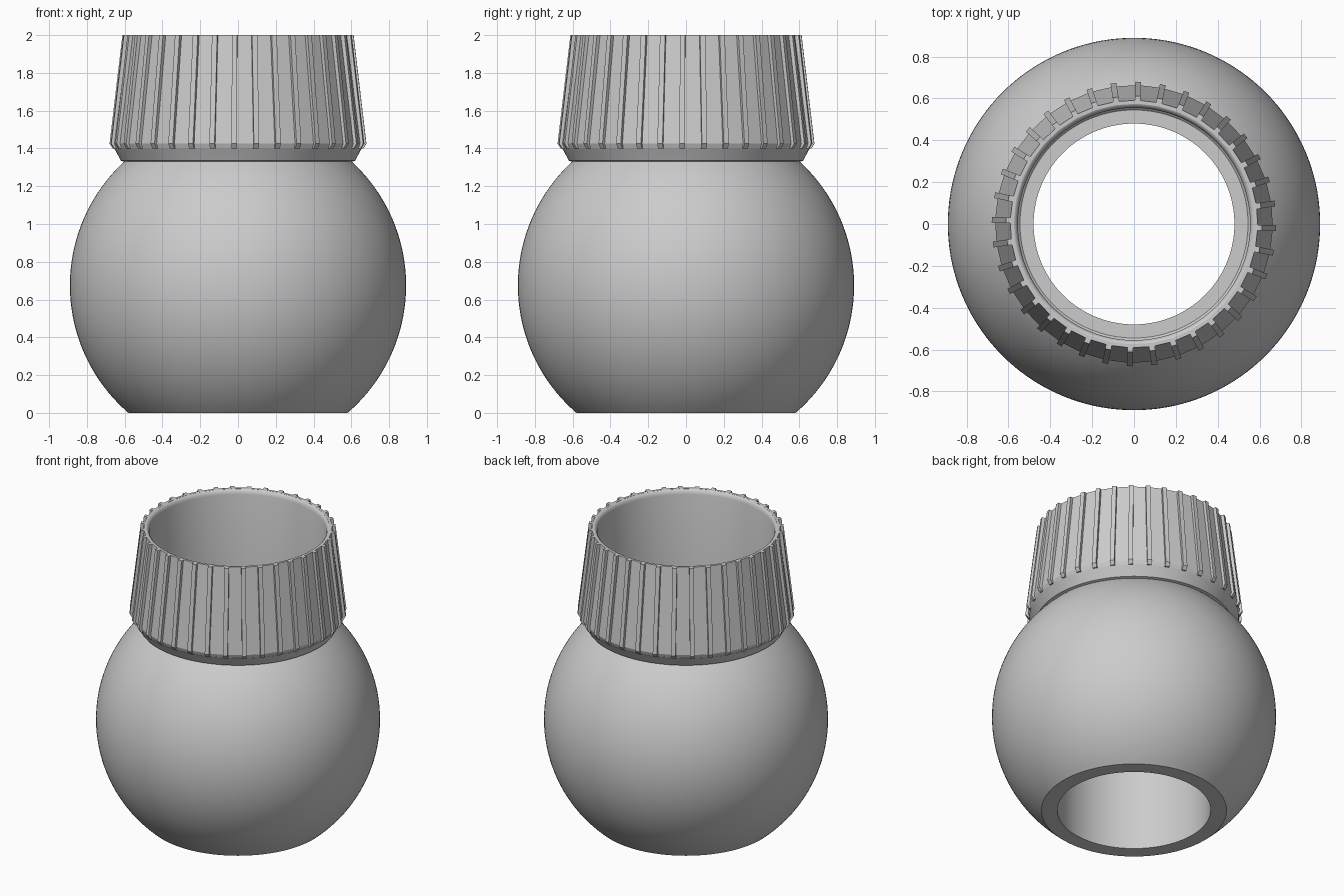
import bpy, bmesh, math
from mathutils import Matrix

cube = bpy.data.objects.get("Cube")
if cube:
    bpy.data.objects.remove(cube, do_unlink=True)

grey = bpy.data.materials.new("light grey")
grey.use_nodes = True
colour = (0.6, 0.6, 0.6, 1)
grey.diffuse_color = colour
grey.node_tree.nodes["Principled BSDF"].inputs["Base Color"].default_value = colour

RIBS = 36
RIB_OFFSET = math.radians(-1.7)


def add_object(name, bm):
    bmesh.ops.recalc_face_normals(bm, faces=bm.faces)
    mesh = bpy.data.meshes.new(name)
    bm.to_mesh(mesh)
    bm.free()
    mesh.materials.append(grey)
    obj = bpy.data.objects.new(name, mesh)
    bpy.context.collection.objects.link(obj)
    return obj


def smooth(obj, angle):
    bpy.ops.object.select_all(action='DESELECT')
    obj.select_set(True)
    bpy.context.view_layer.objects.active = obj
    bpy.ops.object.shade_smooth_by_angle(angle=math.radians(angle))


def lathe(name, profile, steps):
    """Turn a closed (radius, height) profile around the z axis."""
    bm = bmesh.new()
    verts = [bm.verts.new((r, 0, z)) for r, z in profile]
    edges = [bm.edges.new((a, b)) for a, b in zip(verts, verts[1:] + verts[:1])]
    bmesh.ops.spin(bm, geom=verts + edges, cent=(0, 0, 0), axis=(0, 0, 1),
                   angle=math.tau, steps=steps, use_duplicate=False)
    bmesh.ops.remove_doubles(bm, verts=bm.verts, dist=1e-5)
    return add_object(name, bm)


# Hollow ball with a stepped bore, running up into the neck
R, CENTRE, NECK = 0.89, 0.675, 1.33
low = math.asin(-CENTRE / R)
high = math.asin((NECK - CENTRE) / R)
arc = [low + (high - low) * i / 40 for i in range(41)]
ball = [(R * math.cos(a), CENTRE + R * math.sin(a)) for a in arc]
neck = [(0.62, 1.335), (0.625, 1.345), (0.655, 1.4)]
rim = [(0.575, 1.4), (0.575, 2), (0.568, 1.997), (0.56, 1.988), (0.555, 1.97)]
bore = [(0.555, 1.0), (0.545, 0.99), (0.48, 0.99), (0.48, 0)]
body = lathe("hollow_ball", ball + neck + rim + bore, 144)
smooth(body, 35)

# Faceted tapered collar around the neck
collar = lathe("collar", [(0.575, 1.4), (0.655, 1.4), (0.664, 1.425),
                          (0.592, 2), (0.575, 2)], RIBS)
collar.data.transform(Matrix.Rotation(RIB_OFFSET, 4, 'Z'))

# Grip ribs following the taper of the collar
bm = bmesh.new()
half = 0.014
section = [(0.58, 1.4), (0.664, 1.4), (0.68, 1.425), (0.612, 2), (0.58, 2)]
for i in range(RIBS):
    turn = Matrix.Rotation(RIB_OFFSET + math.tau * i / RIBS, 3, 'Z')
    start = [bm.verts.new((r, -half, z)) for r, z in section]
    face = bm.faces.new(start)
    out = bmesh.ops.extrude_face_region(bm, geom=[face])["geom"]
    end = [v for v in out if isinstance(v, bmesh.types.BMVert)]
    bmesh.ops.translate(bm, verts=end, vec=(0, 2 * half, 0))
    bmesh.ops.transform(bm, matrix=turn.to_4x4(), verts=start + end)
add_object("grip_ribs", bm)
